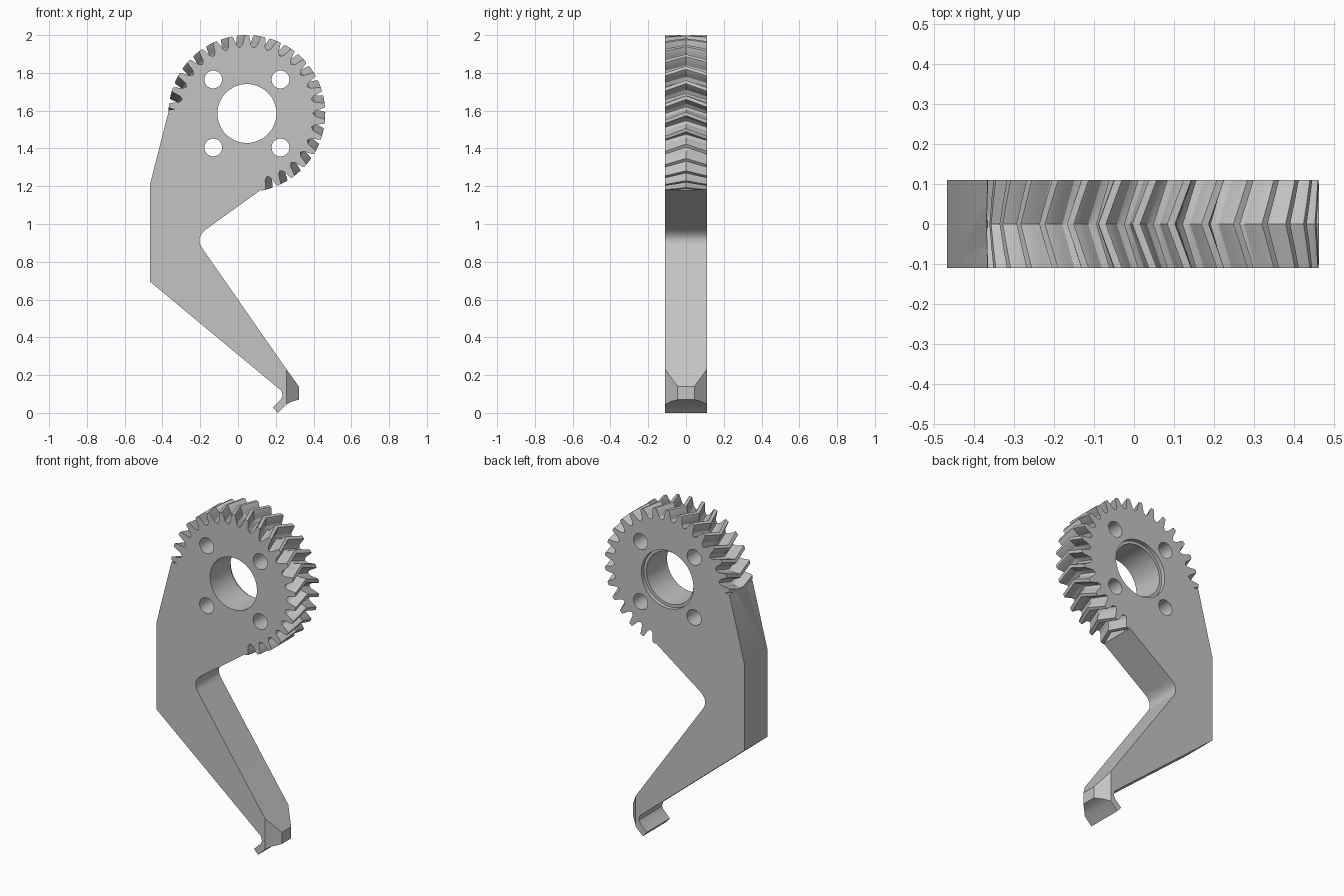
import bpy, bmesh
from math import sin, cos, pi, tau
from mathutils import Vector

if "Cube" in bpy.data.objects:
    bpy.data.objects.remove(bpy.data.objects["Cube"], do_unlink=True)

HALF = 0.11                 # half thickness
CX, CZ = 0.047, 1.585       # gear axis
TEETH, ROOT, TIP, TWIST = 30, 0.35, 0.415, 0.1

grey = bpy.data.materials.new("plain_grey")
grey.use_nodes = True
grey.diffuse_color = (0.55, 0.55, 0.55, 1)
grey.node_tree.nodes["Principled BSDF"].inputs["Base Color"].default_value = (0.55, 0.55, 0.55, 1)


def loft(name, rings, edit=None):
    """Join equal rings of points with quads and cap both ends."""
    bm = bmesh.new()
    loops = [[bm.verts.new(p) for p in ring] for ring in rings]
    n = len(loops[0])
    for a, b in zip(loops, loops[1:]):
        for i in range(n):
            j = (i + 1) % n
            bm.faces.new((a[i], a[j], b[j], b[i]))
    bm.faces.new(loops[0])
    bm.faces.new(loops[-1])
    if edit:
        edit(bm)
    bmesh.ops.recalc_face_normals(bm, faces=bm.faces)
    mesh = bpy.data.meshes.new(name)
    bm.to_mesh(mesh)
    bm.free()
    mesh.materials.append(grey)
    obj = bpy.data.objects.new(name, mesh)
    bpy.context.collection.objects.link(obj)
    return obj


def circle(x, z, r, y, n=64):
    return [(x + r * cos(tau * i / n), y, z + r * sin(tau * i / n)) for i in range(n)]


def combine(target, tool, operation):
    """Apply a boolean and remove the tool object."""
    tool.hide_render = True
    mod = target.modifiers.new("combine", "BOOLEAN")
    mod.operation, mod.solver, mod.object = operation, "EXACT", tool
    bpy.context.view_layer.objects.active = target
    bpy.ops.object.modifier_apply(modifier=mod.name)
    bpy.data.objects.remove(tool, do_unlink=True)


# Herringbone gear: one tooth profile repeated, twisted towards the middle plane
def gear_ring(y):
    turn = TWIST * (1 - abs(y) / HALF)
    pitch = tau / TEETH
    profile = [(-0.42, ROOT + 0.004), (-0.29, ROOT + 0.014), (-0.23, ROOT + 0.032),
               (-0.15, TIP - 0.006), (-0.11, TIP)]
    profile += [(-u, r) for u, r in reversed(profile)] + [(0.5, ROOT)]
    ring = []
    for t in range(TEETH):
        for u, r in profile:
            a = pi / 2 + turn + (t + u) * pitch
            ring.append((CX + r * cos(a), y, CZ + r * sin(a)))
    return ring


gear = loft("herringbone_gear", [gear_ring(HALF * k / 2) for k in range(-2, 3)])

# Arm outline, with a rounded inner elbow and a hooked foot
p0, p1, p2 = Vector((-0.165, 0.975)), Vector((-0.229, 0.929)), Vector((-0.188, 0.87))
elbow = [p0 * (1 - t) ** 2 + p1 * 2 * t * (1 - t) + p2 * t * t
         for t in (i / 10 for i in range(11))]
outline = [(0.05, 1.605), (0.122, 1.181), *elbow,
           (0.257, 0.23), (0.322, 0.14), (0.322, 0.07), (0.285, 0.06), (0.257, 0.045),
           (0.21, 0.0), (0.184, 0.03), (0.226, 0.07), (0.236, 0.09), (0.23, 0.117),
           (-0.466, 0.695), (-0.466, 1.21), (-0.365, 1.605)]


def chamfer_foot(bm):
    for side in (-1, 1):
        geom = bm.verts[:] + bm.edges[:] + bm.faces[:]
        bmesh.ops.bisect_plane(bm, geom=geom, plane_co=(0.257, side * HALF, 0),
                               plane_no=(0.71, side * 0.7, 0), clear_outer=True)
        bmesh.ops.holes_fill(bm, edges=[e for e in bm.edges if e.is_boundary])


lever = loft("gear_lever_arm", [[(x, y, z) for x, z in outline] for y in (-HALF, HALF)],
             chamfer_foot)
combine(lever, gear, "UNION")

# Central bore with a shallow step at the back, and four bolt holes
holes = [(CX, CZ, 0.156, -0.3, 0.3), (CX, CZ, 0.173, HALF - 0.025, 0.3)]
holes += [(CX + sx * 0.178, CZ + sz * 0.18, 0.047, -0.3, 0.3)
          for sx in (-1, 1) for sz in (-1, 1)]
for x, z, r, y0, y1 in holes:
    combine(lever, loft("hole_cutter", [circle(x, z, r, y) for y in (y0, y1)]), "DIFFERENCE")

# Smooth the round surfaces and keep the edges sharp
bpy.ops.object.select_all(action="DESELECT")
lever.select_set(True)
bpy.context.view_layer.objects.active = lever
bpy.ops.object.shade_smooth_by_angle(angle=pi / 7)
